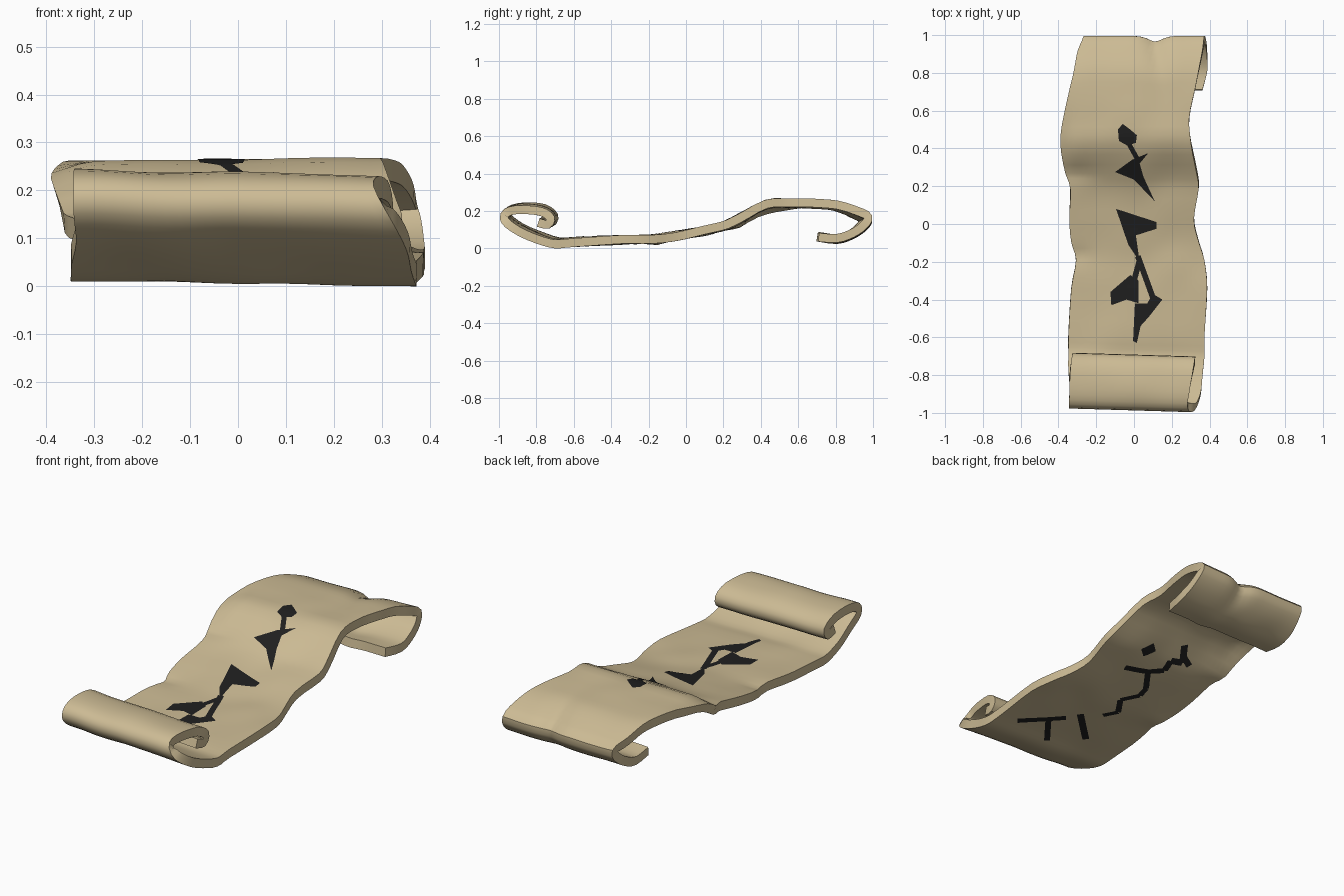
import bpy, bmesh, math
from mathutils import Vector, noise
from mathutils.bvhtree import BVHTree

cube = bpy.data.objects.get("Cube")
if cube:
    bpy.data.objects.remove(cube, do_unlink=True)

COLUMNS = 24
STEPS = 3


def make_material(name, rgb):
    mat = bpy.data.materials.new(name)
    mat.use_nodes = True
    color = (*rgb, 1.0)
    mat.diffuse_color = color
    shader = mat.node_tree.nodes["Principled BSDF"]
    shader.inputs["Base Color"].default_value = color
    shader.inputs["Roughness"].default_value = 0.9
    return mat


def add_object(name, bm, mat):
    mesh = bpy.data.meshes.new(name)
    bm.to_mesh(mesh)
    bm.free()
    mesh.materials.append(mat)
    obj = bpy.data.objects.new(name, mesh)
    bpy.context.scene.collection.objects.link(obj)
    return obj


parchment = make_material("parchment tan", (0.61, 0.5, 0.3))
ink = make_material("ink black", (0.014, 0.014, 0.014))

# Sheet centreline from front curl to back curl: y, z, left edge x, right edge x
ROWS = [
    (-.79, .14, -.33, .31), (-.74, .13, -.33, .32), (-.725, .165, -.33, .32),
    (-.78, .2, -.34, .31), (-.89, .207, -.345, .29), (-.96, .19, -.345, .28),
    (-.968, .15, -.345, .32), (-.9, .098, -.34, .35), (-.8, .055, -.35, .36),
    (-.7, .025, -.35, .37), (-.6, .03, -.35, .37), (-.35, .04, -.335, .385),
    (-.2, .045, -.31, .37), (-.1, .055, -.335, .34), (.02, .075, -.345, .315),
    (.18, .11, -.34, .34), (.27, .15, -.365, .33), (.42, .23, -.385, .3),
    (.55, .235, -.375, .29), (.7, .235, -.345, .32), (.8, .225, -.32, .34),
    (.9, .19, -.3, .36), (.965, .155, -.27, .37), (.94, .11, -.27, .38),
    (.88, .07, -.28, .385), (.8, .045, -.28, .385), (.7, .055, -.28, .36),
]


def smooth_rows(rows):
    """Catmull-Rom interpolation through the rows."""
    pts = [Vector(r) for r in rows]
    pts = [pts[0]] + pts + [pts[-1]]
    out = []
    for a, b, c, d in zip(pts, pts[1:], pts[2:], pts[3:]):
        for k in range(STEPS):
            t = k / STEPS
            out.append(b + (c - a) * (t / 2)
                       + (a * 2 - b * 5 + c * 4 - d) * (t * t / 2)
                       + (b * 3 - a - c * 3 + d) * (t ** 3 / 2))
    return out + [pts[-1]]


def bump(x, y, cx, cy, wx, wy):
    return math.exp(-((x - cx) / wx) ** 2 - ((y - cy) / wy) ** 2)


def crumple(x, y, z, i):
    """Hand-worn unevenness: tilt, creases and soft wrinkles."""
    front = min(max((-y - .4) / .3, 0), 1)
    back = min(max((y - .6) / .35, 0), 1)
    fold = math.exp(-((x - .17 + .06 * back) / .055) ** 2) * back
    dz = .02 * x * (back - front) - .012 * fold
    dz -= .01 * bump(x, y, -.3, -.17, .07, .04)
    dz -= .02 * bump(x, y, -.32, .27, .12, .05)
    dz -= .03 * bump(x, y, -.4, .42, .06, .12)
    dz += .008 * noise.noise(Vector((x * 5, y * 5, i * .05)))
    dy = -.03 * x * front - .03 * fold
    return Vector((x, y + dy, z + dz))


# Curled parchment sheet
bm = bmesh.new()
grid = []
for i, (y, z, left, right) in enumerate(smooth_rows(ROWS)):
    xs = [left + (right - left) * c / COLUMNS for c in range(COLUMNS + 1)]
    grid.append([bm.verts.new(crumple(x, y, z, i)) for x in xs])
for lower, upper in zip(grid, grid[1:]):
    for c in range(COLUMNS):
        bm.faces.new((lower[c], lower[c + 1], upper[c + 1], upper[c]))
sheet = add_object("parchment_sheet", bm, parchment)
solid = sheet.modifiers.new("thickness", "SOLIDIFY")
solid.thickness = .046
solid.offset = 0

# Bake the thickness, then centre the sheet and rest it on the ground
evaluated = sheet.evaluated_get(bpy.context.evaluated_depsgraph_get())
sheet.data = bpy.data.meshes.new_from_object(evaluated)
sheet.modifiers.clear()
verts = sheet.data.vertices
low = [min(v.co[k] for v in verts) for k in range(3)]
high = [max(v.co[k] for v in verts) for k in range(3)]
for v in verts:
    v.co.x -= (low[0] + high[0]) / 2
    v.co.y -= (low[1] + high[1]) / 2
    v.co.z -= low[2]
bpy.context.view_layer.objects.active = sheet
sheet.select_set(True)
bpy.ops.object.shade_smooth_by_angle(angle=math.radians(35))

bm = bmesh.new()
bm.from_mesh(sheet.data)
surface = BVHTree.FromBMesh(bm)
bm.free()


def stroke(a, b, width):
    a, b = Vector(a), Vector(b)
    side = (b - a).orthogonal().normalized() * width / 2
    return [a - side, b - side, b + side, a + side]


def ink_plate(name, shapes, side):
    """Thin marks draped on the sheet; side is 1 on top and -1 below."""
    bm = bmesh.new()
    for shape in shapes:
        bm.faces.new([bm.verts.new((p[0], p[1], 0)) for p in shape])
    bmesh.ops.triangulate(bm, faces=bm.faces[:])
    for axis in (Vector((1, 0, 0)), Vector((0, 1, 0))):
        for k in range(-35, 36):
            bmesh.ops.bisect_plane(bm, geom=bm.verts[:] + bm.edges[:] + bm.faces[:],
                                   plane_co=axis * k * .02, plane_no=axis)
    for f in bm.faces:
        f.normal_update()
        if f.normal.z * side < 0:
            f.normal_flip()
    for v in bm.verts:
        hit = surface.ray_cast(Vector((v.co.x, v.co.y, side)), Vector((0, 0, -side)))[0]
        if hit:
            v.co.z = hit.z + side * .002
    return add_object(name, bm, ink)


# Brush marks on the written side
ink_plate("upper_ink_marks", [
    [(-.06, .53), (-.02, .5), (.015, .47), (.01, .43), (-.035, .415), (-.08, .44), (-.085, .5)],
    stroke((-.03, .43), (.02, .34), .025),
    [(.075, .375), (.03, .32), (.05, .25), (.11, .12), (0, .235), (-.1, .275), (-.01, .34)],
    [(-.095, .08), (.12, .01), (.12, -.025), (.01, -.06), (.03, -.2), (-.03, -.11)],
    stroke((.02, -.17), (.1, -.39), .03),
    stroke((.03, -.19), (0, -.3), .03),
    [(-.02, -.27), (.025, -.3), (.025, -.42), (-.04, -.4), (-.12, -.43), (-.125, -.36)],
    [(.1, -.37), (.15, -.4), (.08, -.49), (.035, -.54), (.015, -.63), (-.005, -.62),
     (.005, -.42), (.07, -.42)],
], 1)

# Ink marks on the underside, as chains of brush strokes with their width
CHAINS = [
    (.04, [(.27, -.59), (.17, -.5), (.09, -.425)]),
    (.03, [(.155, -.485), (.03, -.645)]),
    (.035, [(.055, -.355), (-.12, -.52)]),
    (.03, [(-.04, -.29), (-.08, -.22), (-.02, -.13), (-.08, -.05), (-.07, .01), (.013, .125)]),
    (.035, [(.135, .09), (.013, .125), (-.057, .17), (-.045, .235), (-.11, .25), (-.053, .333)]),
    (.03, [(-.09, .28), (-.154, .25)]),
    (.055, [(.13, .22), (.09, .27)]),
]
ink_plate("lower_ink_marks", [stroke(a, b, width) for width, chain in CHAINS
                              for a, b in zip(chain, chain[1:])], -1)
